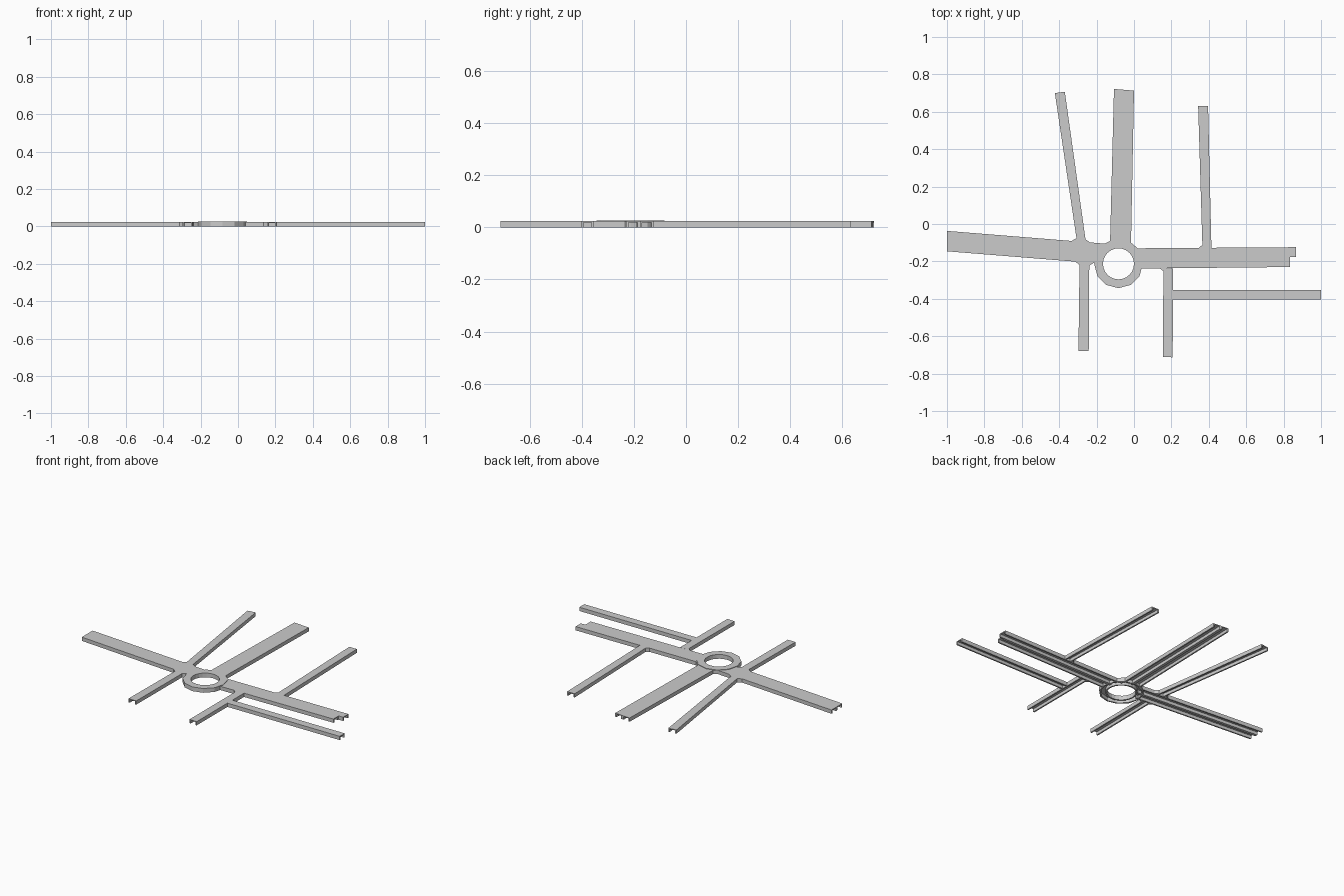
import bpy, bmesh, math
from mathutils import Vector

if "Cube" in bpy.data.objects:
    bpy.data.objects.remove(bpy.data.objects["Cube"])

H, DECK, WALL = 0.024, 0.005, 0.009   # road height, deck and wall thickness


def make(name, verts, faces):
    me = bpy.data.meshes.new(name)
    me.from_pydata(verts, [], faces)
    bm = bmesh.new()
    bm.from_mesh(me)
    bmesh.ops.recalc_face_normals(bm, faces=bm.faces)
    bm.to_mesh(me)
    bm.free()
    ob = bpy.data.objects.new(name, me)
    bpy.context.collection.objects.link(ob)
    return ob


def lane(name, l0, r0, l1, r1):
    """Upside-down channel, from edge points l0/r0 to l1/r1."""
    verts = []
    for l, r in ((l0, r0), (l1, r1)):
        l, r = Vector(l), Vector(r)
        t = WALL / (r - l).length
        prof = [(0, 0), (0, H), (1, H), (1, 0), (1 - t, 0),
                (1 - t, H - DECK), (t, H - DECK), (t, 0)]
        verts += [(*l.lerp(r, u), z) for u, z in prof]
    n = 8
    faces = [(i, (i + 1) % n, (i + 1) % n + n, i + n) for i in range(n)]
    for o in (0, n):
        faces += [(o, o + 1, o + 6, o + 7), (o + 1, o + 2, o + 5, o + 6),
                  (o + 2, o + 3, o + 4, o + 5)]
    return make(name, verts, faces)


def road(name, l0, r0, l1, r1, step=0.0):
    """Two lanes side by side; step shortens the right lane in x."""
    m0 = Vector(l0).lerp(Vector(r0), 0.5)
    m1 = Vector(l1).lerp(Vector(r1), 0.5)
    s = Vector((step, 0))
    lane(name + "_left_lane", l0, m0, l1, m1)
    lane(name + "_right_lane", m0, r0, m1 - s, Vector(r1) - s)


# Main two-lane roads
road("west_road", (-0.13, -0.107), (-0.19, -0.211), (-1, -0.037), (-1, -0.146))
road("north_road", (-0.128, -0.097), (-0.016, -0.105), (-0.107, 0.722), (0, 0.713))
road("east_road", (0.012, -0.13), (0.035, -0.238), (0.866, -0.124), (0.866, -0.23), 0.032)

# Narrow side roads
lane("northwest_side_road", (-0.305, -0.093), (-0.257, -0.098), (-0.423, 0.70), (-0.37, 0.707))
lane("northeast_side_road", (0.366, -0.128), (0.414, -0.128), (0.343, 0.632), (0.396, 0.632))
lane("southwest_side_road", (-0.291, -0.202), (-0.239, -0.206), (-0.297, -0.68), (-0.242, -0.68))
lane("southeast_side_road", (0.157, -0.237), (0.208, -0.237), (0.155, -0.71), (0.207, -0.713))
lane("east_parallel_road", (0.207, -0.353), (0.207, -0.403), (1, -0.353), (1, -0.403))

# Roundabout: twelve-sided outside, round inside, hollow below
CX, CY, R, RI, N, Z = -0.083, -0.213, 0.13, 0.083, 24, 0.027
verts, faces = [], []
prof = [(R, 0), (R, Z), (RI, Z), (RI, 0), (RI + WALL, 0),
        (RI + WALL, Z - DECK), (R - WALL, Z - DECK), (R - WALL, 0)]
for i in range(N):
    a = math.tau * i / N
    for j, (r, z) in enumerate(prof):
        if j in (0, 1, 6, 7) and i % 2:
            r *= math.cos(math.pi / 12)
        verts.append((CX + r * math.cos(a), CY + r * math.sin(a), z))
        k = (j + 1) % 8
        i2 = (i + 1) % N
        faces.append((i * 8 + j, i * 8 + k, i2 * 8 + k, i2 * 8 + j))
make("roundabout_ring", verts, faces)

# Small corner fillets where roads meet
corners = [((-0.305, -0.093), (-0.335, -0.092), (-0.307, -0.075)),
           ((-0.257, -0.098), (-0.235, -0.099), (-0.259, -0.082)),
           ((-0.291, -0.202), (-0.315, -0.200), (-0.291, -0.22)),
           ((-0.239, -0.206), (-0.215, -0.208), (-0.239, -0.222)),
           ((-0.128, -0.11), (-0.155, -0.105), (-0.127, -0.09)),
           ((-0.016, -0.13), (-0.016, -0.10), (0.02, -0.13)),
           ((0.366, -0.128), (0.345, -0.128), (0.366, -0.112)),
           ((0.157, -0.237), (0.137, -0.237), (0.157, -0.252))]
for n, tri in enumerate(corners):
    verts = [(x, y, z) for z in (0, H) for x, y in tri]
    make(f"corner_fillet_{n}", verts,
         [(0, 1, 2), (3, 4, 5), (0, 1, 4, 3), (1, 2, 5, 4), (2, 0, 3, 5)])

# Dashed centre line on the west road
verts, faces = [], []
for n in range(19):
    c = Vector((-0.975, -0.094)).lerp(Vector((-0.21, -0.153)), n / 18)
    b = len(verts)
    verts += [(c.x + dx, c.y + dy, H + 0.0006)
              for dx, dy in ((-.005, -.002), (.005, -.003), (.005, .002), (-.005, .003))]
    faces.append((b, b + 1, b + 2, b + 3))
make("centre_line_dashes", verts, faces)
